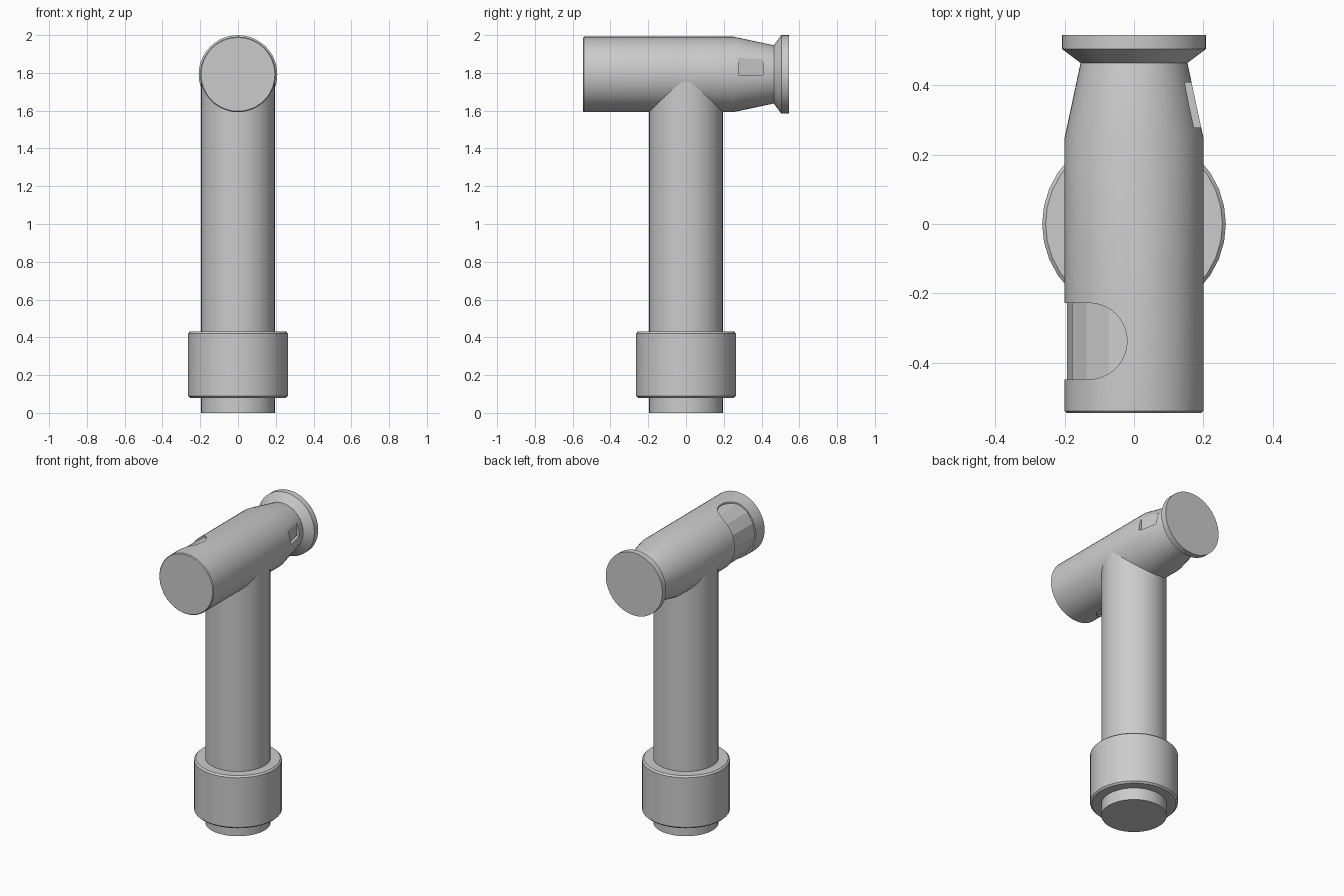
import bpy, bmesh, math
from mathutils import Matrix, Vector

if "Cube" in bpy.data.objects:
    bpy.data.objects.remove(bpy.data.objects["Cube"], do_unlink=True)

AXIS_Z = 1.792          # height of the horizontal barrel's axis
RADIUS = 0.2            # barrel radius

grey = bpy.data.materials.new("plain grey")
grey.use_nodes = True
colour = (0.6, 0.6, 0.6, 1)
grey.diffuse_color = colour
grey.node_tree.nodes["Principled BSDF"].inputs["Base Color"].default_value = colour

# Turns a (radius, z) profile into +y along the barrel axis
ALONG_Y = Matrix.Translation((0, 0, AXIS_Z)) @ Matrix.Rotation(-math.pi / 2, 4, "X")


def add_object(name, bm):
    bmesh.ops.recalc_face_normals(bm, faces=bm.faces)
    mesh = bpy.data.meshes.new(name)
    bm.to_mesh(mesh)
    bm.free()
    mesh.materials.append(grey)
    obj = bpy.data.objects.new(name, mesh)
    bpy.context.collection.objects.link(obj)
    return obj


def lathe(name, profile, matrix=Matrix(), sides=32):
    """Closed solid of revolution from (radius, height) points."""
    bm = bmesh.new()
    rings = []
    for r, h in profile:
        angles = [2 * math.pi * i / sides for i in range(sides)]
        rings.append([bm.verts.new((r * math.cos(a), r * math.sin(a), h)) for a in angles])
    for low, high in zip(rings, rings[1:]):
        for i in range(sides):
            j = (i + 1) % sides
            bm.faces.new((low[i], low[j], high[j], high[i]))
    bm.faces.new(rings[0])
    bm.faces.new(rings[-1])
    bm.transform(matrix)
    return add_object(name, bm)


def prism(name, outline, direction):
    """Extrude a flat outline of 3D points along a direction."""
    bm = bmesh.new()
    face = bm.faces.new([bm.verts.new(p) for p in outline])
    result = bmesh.ops.extrude_face_region(bm, geom=[face], use_keep_orig=True)
    moved = [v for v in result["geom"] if isinstance(v, bmesh.types.BMVert)]
    bmesh.ops.translate(bm, verts=moved, vec=direction)
    return add_object(name, bm)


def activate(obj):
    bpy.ops.object.select_all(action="DESELECT")
    obj.select_set(True)
    bpy.context.view_layer.objects.active = obj


def carve(obj, cutter):
    cutter.hide_render = True
    mod = obj.modifiers.new("carve", "BOOLEAN")
    mod.operation = "DIFFERENCE"
    mod.solver = "EXACT"
    mod.object = cutter
    activate(obj)
    bpy.ops.object.modifier_apply(modifier=mod.name)
    bpy.data.objects.remove(cutter, do_unlink=True)


def smooth(obj):
    activate(obj)
    bpy.ops.object.shade_smooth_by_angle(angle=math.radians(20))


# Upright tube, with its foot showing below the collar
upright = lathe("upright_tube", [(0.197, 0), (0.197, AXIS_Z - 0.01)])

# Collar with softened rims
collar = lathe("collar", [(0.255, 0.08), (0.265, 0.09), (0.265, 0.42), (0.255, 0.43)])

# Horizontal barrel tapering toward the back
barrel = lathe("barrel", [(RADIUS - 0.005, -0.545), (RADIUS, -0.54),
                          (RADIUS, 0.25), (0.153, 0.47)], ALONG_Y, 48)

# Flared end cap
end_cap = lathe("end_cap", [(0.153, 0.464), (0.208, 0.505), (0.208, 0.545)], ALONG_Y, 48)

# Round-ended slot on the right side, exposing a faceted core
arc = [math.radians(-90 + 180 * i / 20) for i in range(21)]
slot = [Vector((-0.13 + 0.11 * math.cos(a), -0.338 + 0.11 * math.sin(a), 1.5)) for a in arc]
slot += [Vector((-0.4, -0.228, 1.5)), Vector((-0.4, -0.448, 1.5))]
carve(barrel, prism("slot_cutter", slot, (0, 0, 0.6)))
core = lathe("slot_core", [(0.193, -0.5), (0.193, -0.1)], ALONG_Y, 16)

# Shallow window recess on the left of the taper
floor = [Vector((0.173, 0.278, 1.79)), Vector((0.145, 0.408, 1.79)),
         Vector((0.145, 0.408, 1.87)), Vector((0.173, 0.278, 1.882))]
carve(barrel, prism("window_cutter", floor, (0.15, 0, 0)))

for part in (upright, collar, barrel, end_cap):
    smooth(part)
